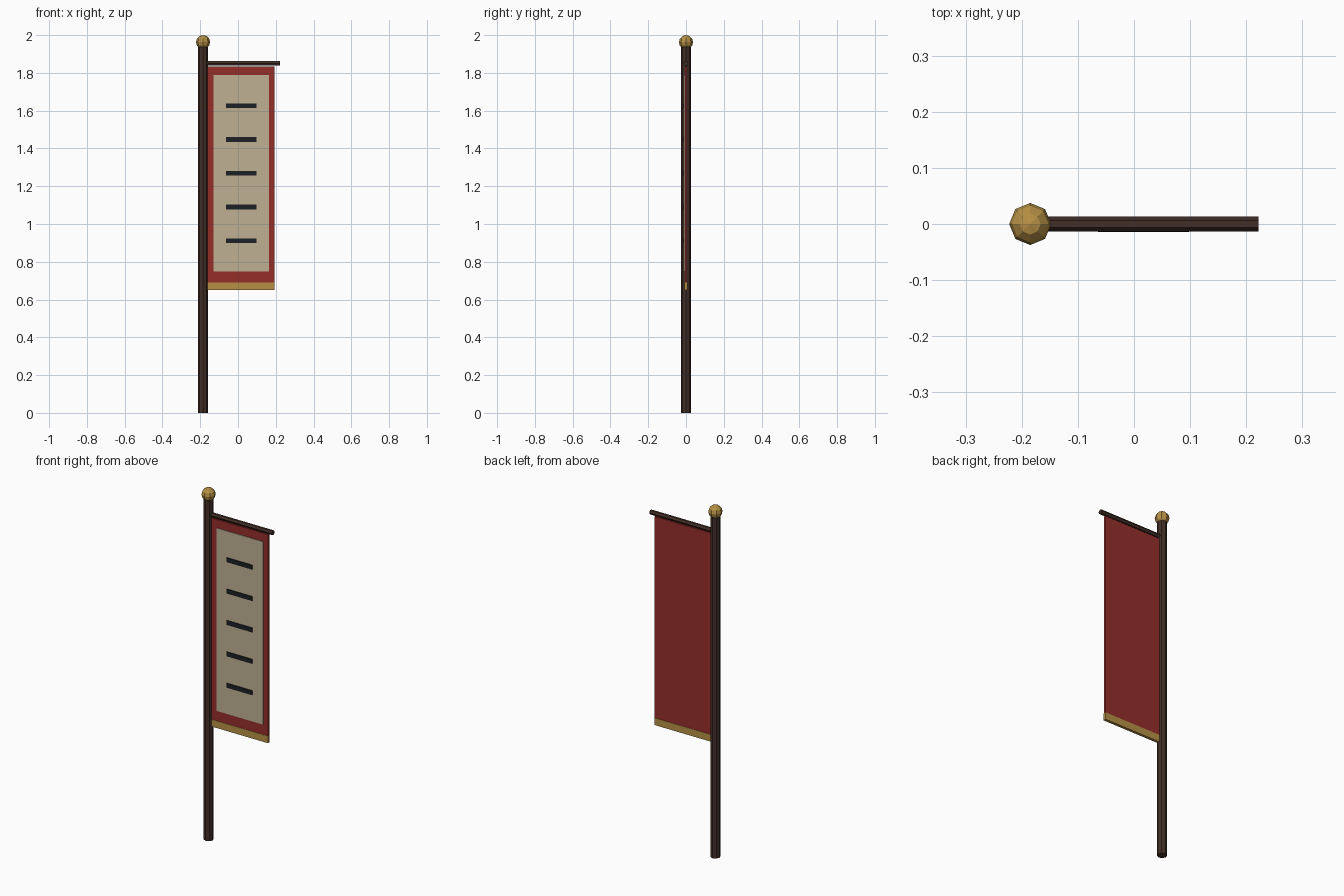
import bpy
from math import pi

if "Cube" in bpy.data.objects:
    bpy.data.objects.remove(bpy.data.objects["Cube"])


def material(name, rgb):
    m = bpy.data.materials.new(name)
    m.diffuse_color = (*rgb, 1)
    m.use_nodes = True
    m.node_tree.nodes["Principled BSDF"].inputs["Base Color"].default_value = m.diffuse_color
    return m


wood = material("dark_wood", (0.055, 0.028, 0.021))
gold = material("gold", (0.47, 0.28, 0.06))
red = material("red_cloth", (0.30, 0.028, 0.023))
cream = material("cream_cloth", (0.52, 0.44, 0.29))
ink = material("ink", (0.012, 0.014, 0.018))


def finish(name, mat):
    ob = bpy.context.object
    ob.name = name
    ob.data.materials.append(mat)
    return ob


def box(name, x, y, z, mat):
    """Box from (min, max) ranges on each axis."""
    bpy.ops.mesh.primitive_cube_add(size=1, location=[sum(r) / 2 for r in (x, y, z)])
    ob = finish(name, mat)
    ob.scale = [r[1] - r[0] for r in (x, y, z)]
    bpy.ops.object.transform_apply(location=False, rotation=False, scale=True)


POLE_X = -0.185

# Pole and finial
bpy.ops.mesh.primitive_cylinder_add(vertices=8, radius=0.026, depth=1.944,
                                    location=(POLE_X, 0, 0.972))
finish("pole", wood)
bpy.ops.mesh.primitive_uv_sphere_add(segments=8, ring_count=6, radius=0.0375,
                                     location=(POLE_X, 0, 1.9625))
finish("finial", gold)

# Hexagonal crossbar running out from the pole
bpy.ops.mesh.primitive_cylinder_add(vertices=6, radius=0.013, depth=0.222 - POLE_X,
                                    location=((0.222 + POLE_X) / 2, 0, 1.851),
                                    rotation=(0, pi / 2, 0))
finish("crossbar", wood)

# Hanging cloth, front panel and bottom trim
box("banner_cloth", (-0.162, 0.193), (-0.006, 0.006), (0.67, 1.835), red)
box("front_panel", (-0.13, 0.164), (-0.0095, -0.004), (0.748, 1.788), cream)
box("bottom_trim", (-0.162, 0.194), (-0.008, 0.008), (0.65, 0.69), gold)

# Five painted bars down the panel
for i in range(5):
    z = 0.912 + i * 0.1785
    box(f"painted_bar_{i + 1}", (-0.064, 0.098), (-0.014, -0.008),
        (z - 0.0125, z + 0.0125), ink)
